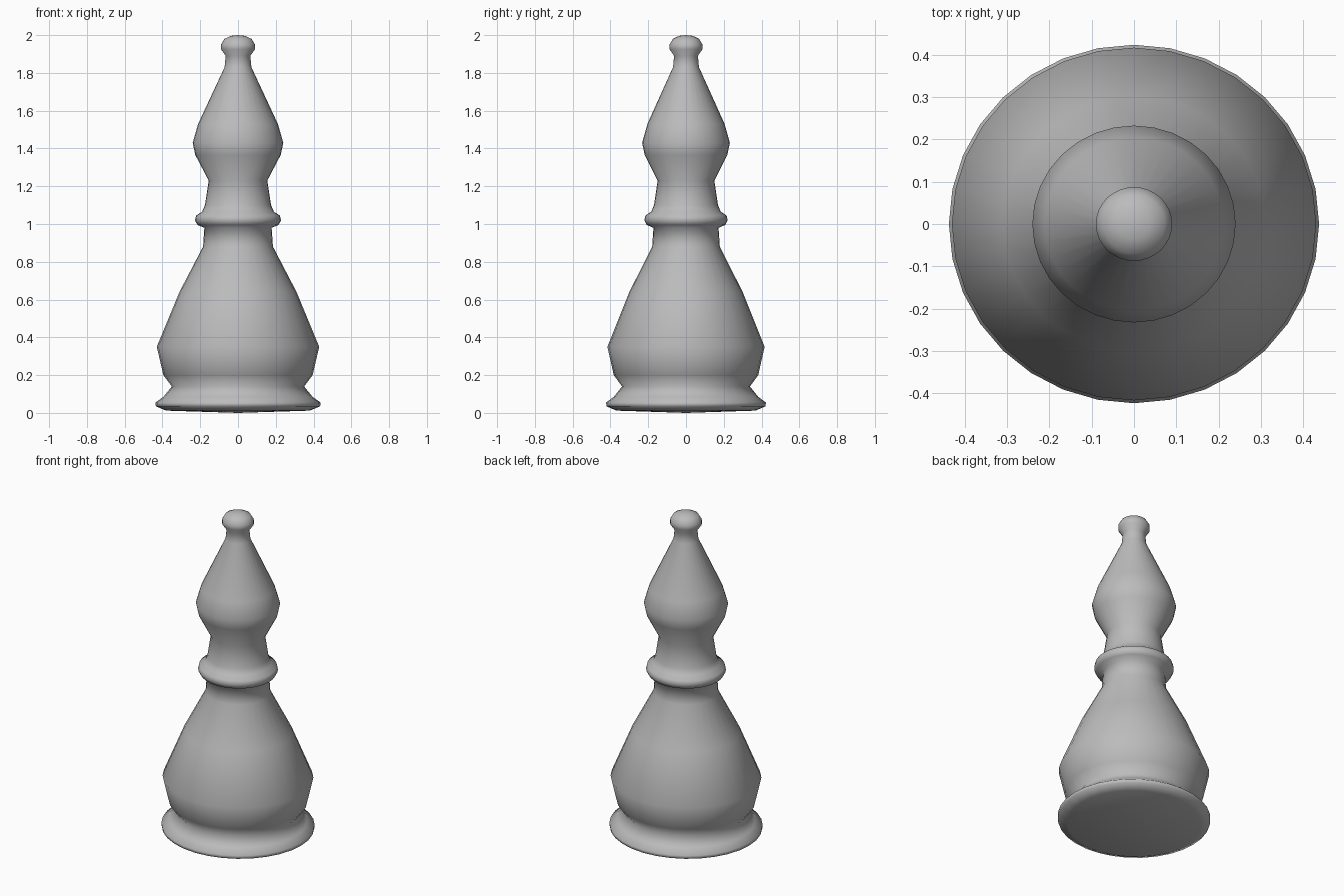
import bpy, bmesh, math

cube = bpy.data.objects.get("Cube")
if cube:
    bpy.data.objects.remove(cube, do_unlink=True)

SIDES = 32
DEPTH_RATIO = 0.968  # the turned body is slightly narrower front to back

# Single grey finish
grey = bpy.data.materials.new("plain_grey")
grey.use_nodes = True
colour = (0.5, 0.5, 0.5, 1)
grey.diffuse_color = colour
grey.node_tree.nodes["Principled BSDF"].inputs["Base Color"].default_value = colour

# Radius and height, from the base up to the finial
foot = [(0.38, 0.012), (0.435, 0.035), (0.437, 0.055), (0.395, 0.085), (0.35, 0.14)]
belly = [(0.395, 0.2), (0.43, 0.35), (0.31, 0.64), (0.185, 0.88), (0.178, 0.98)]
collar = [(0.215, 0.995), (0.228, 1.02), (0.222, 1.045), (0.19, 1.065), (0.175, 1.1)]
head = [(0.155, 1.23), (0.226, 1.365), (0.24, 1.43), (0.211, 1.53), (0.071, 1.83)]
finial = [(0.065, 1.89), (0.09, 1.925), (0.09, 1.95), (0.072, 1.98), (0.038, 1.996)]
profile = foot + belly + collar + head + finial


def lathe(name, points, bottom, top):
    """Turn a profile around z, closing both ends with a fan."""
    bm = bmesh.new()
    rings = []
    for r, z in points:
        angles = [math.tau * i / SIDES for i in range(SIDES)]
        rings.append([bm.verts.new((r * math.cos(a), r * DEPTH_RATIO * math.sin(a), z))
                      for a in angles])
    low, high = bm.verts.new((0, 0, bottom)), bm.verts.new((0, 0, top))
    for i in range(SIDES):
        j = (i + 1) % SIDES
        for a, b in zip(rings, rings[1:]):
            bm.faces.new((a[i], a[j], b[j], b[i]))
        bm.faces.new((low, rings[0][j], rings[0][i]))
        bm.faces.new((high, rings[-1][i], rings[-1][j]))
    for f in bm.faces:
        f.smooth = True
    mesh = bpy.data.meshes.new(name)
    bm.to_mesh(mesh)
    bm.free()
    mesh.materials.append(grey)
    obj = bpy.data.objects.new(name, mesh)
    bpy.context.collection.objects.link(obj)
    return obj


lathe("chess_bishop", profile, 0, 2)
